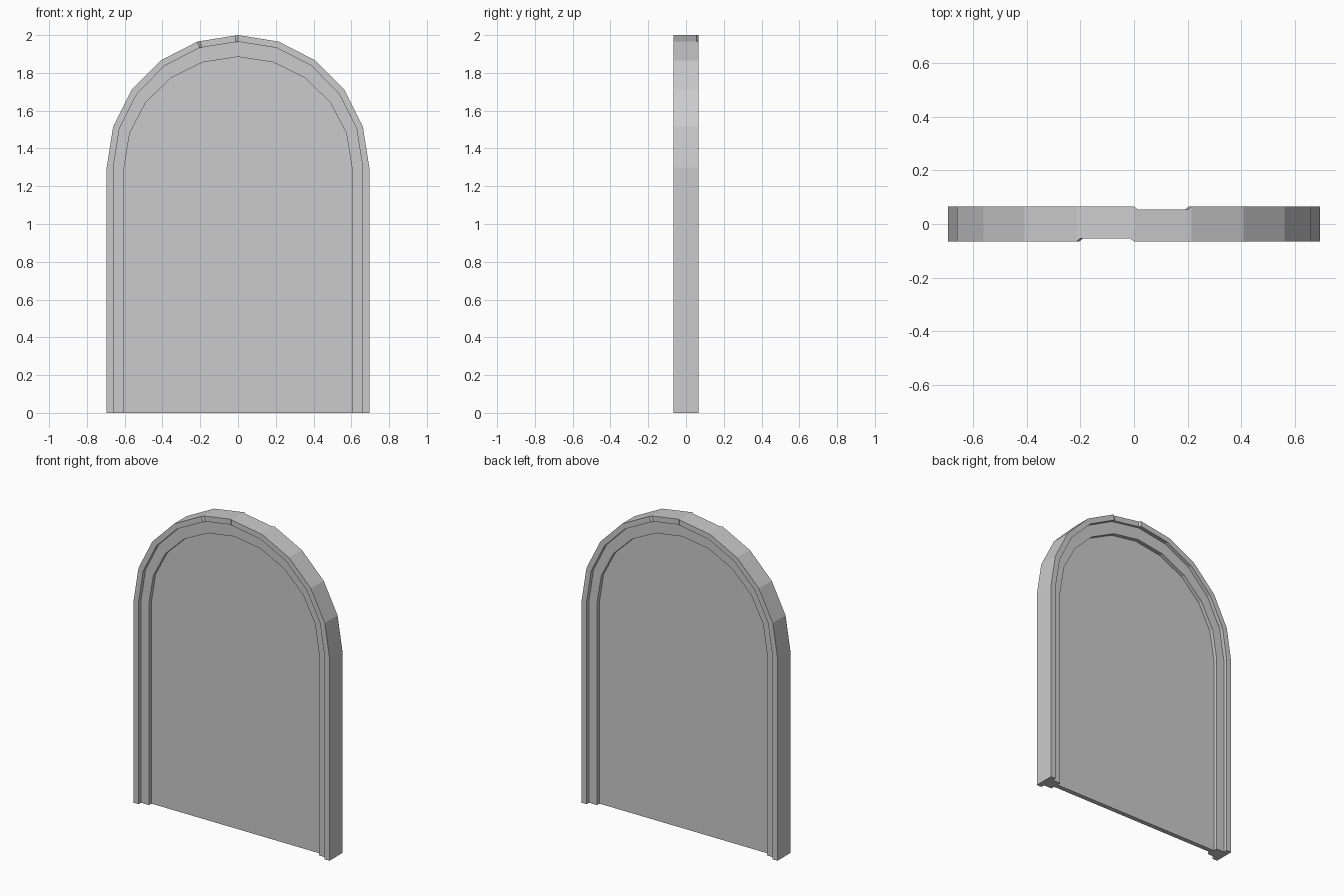
import bpy, bmesh
from math import sin, cos, pi

if "Cube" in bpy.data.objects:
    bpy.data.objects.remove(bpy.data.objects["Cube"])

SPRING = 1.3           # height where the arch starts
OUT, MID, INN = (0.695, 0.70), (0.66, 0.665), (0.603, 0.585)
D_RIM, D_NOTCH, D_BAND, D_PANEL = 0.065, 0.055, 0.04, 0.015

# Stations along the arch (0..10), with extra ones for the two crown notches
STATIONS = sorted(list(range(11)) + [4.06, 4.94, 5.06, 5.94])


def arch_point(radii, t):
    """Point (x, z) on the ten-sided half arch at station t."""
    def corner(i):
        a = pi * i / 10
        return radii[0] * cos(a), SPRING + radii[1] * sin(a)
    i = min(int(t), 9)
    f = t - i
    a, b = corner(i), corner(i + 1)
    return a[0] + (b[0] - a[0]) * f, a[1] + (b[1] - a[1]) * f


def outline(radii, stations):
    """Door outline: foot, arch, foot."""
    return [(radii[0], 0)] + [arch_point(radii, t) for t in stations] + [(-radii[0], 0)]


def finish(bm, name):
    bmesh.ops.recalc_face_normals(bm, faces=bm.faces)
    mesh = bpy.data.meshes.new(name)
    bm.to_mesh(mesh)
    bm.free()
    obj = bpy.data.objects.new(name, mesh)
    bpy.context.collection.objects.link(obj)
    return obj


# Stepped frame: cross-section swept along the outline
bm = bmesh.new()
rings = []
keys = [-1] + STATIONS + [11]
paths = [outline(r, STATIONS) for r in (OUT, MID, INN)]
for k, o, m, n in zip(keys, *paths):
    front = D_NOTCH if 5.01 < k < 5.99 else D_RIM
    back = D_NOTCH if 4.01 < k < 4.99 else D_RIM
    section = [(n, -D_PANEL), (n, -D_BAND), (m, -D_BAND), (m, -front), (o, -front),
               (o, back), (m, back), (m, D_BAND), (n, D_BAND), (n, D_PANEL)]
    rings.append([bm.verts.new((p[0], y, p[1])) for p, y in section])
for a, b in zip(rings, rings[1:]):
    for i in range(len(a) - 1):
        bm.faces.new((a[i], a[i + 1], b[i + 1], b[i]))
# Feet of the frame
bm.faces.new(rings[0])
bm.faces.new(rings[-1])
finish(bm, "arched_frame")

# Door panel: front and back faces plus the bottom edge
bm = bmesh.new()
sides = []
for y in (-D_PANEL, D_PANEL):
    vs = [bm.verts.new((x, y, z)) for x, z in outline(INN, range(11))]
    bm.faces.new(vs)
    sides.append(vs)
f, b = sides
bm.faces.new((f[0], f[-1], b[-1], b[0]))
finish(bm, "door_panel")
